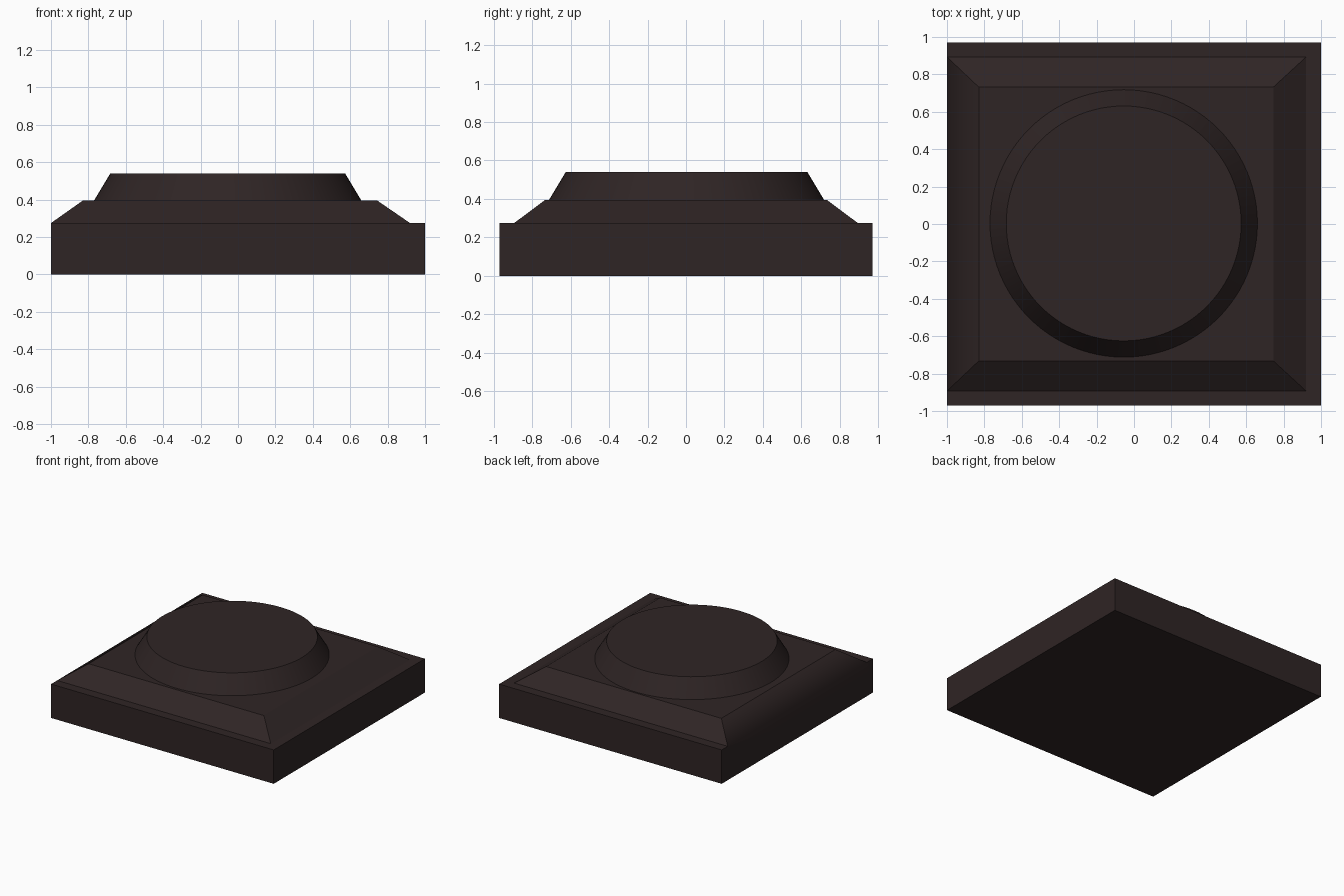
import bpy, bmesh, math

cube = bpy.data.objects.get("Cube")
if cube:
    bpy.data.objects.remove(cube, do_unlink=True)

# Single dark brown material
brown = bpy.data.materials.new("dark_brown")
brown.use_nodes = True
colour = (0.028, 0.018, 0.018, 1)
brown.diffuse_color = colour
bsdf = brown.node_tree.nodes["Principled BSDF"]
bsdf.inputs["Base Color"].default_value = colour
bsdf.inputs["Roughness"].default_value = 0.8

WALL_TOP, STEP_TOP, DISC_TOP = 0.275, 0.395, 0.54


def ring(bm, x0, x1, y, z):
    """Rectangle corners: front left edge first, counter-clockwise from above."""
    return [bm.verts.new(p) for p in
            ((x0, -y, z), (x1, -y, z), (x1, y, z), (x0, y, z))]


# Square plinth whose sloped step runs flush into the -x wall
bm = bmesh.new()
floor = ring(bm, -1, 1, 0.97, 0)
rim = ring(bm, -1, 1, 0.97, WALL_TOP)
step = ring(bm, -1, 0.92, 0.893, WALL_TOP)
top = ring(bm, -0.83, 0.745, 0.732, STEP_TOP)
for lower, upper in ((floor, rim), (rim, step), (step, top)):
    for i in range(3):
        bm.faces.new((lower[i], lower[i + 1], upper[i + 1], upper[i]))
bm.faces.new((step[3], step[0], top[0], top[3]))
bm.faces.new((floor[3], floor[0], rim[0], step[0], step[3], rim[3]))
bm.faces.new(floor[::-1])
bm.faces.new(top)
bmesh.ops.recalc_face_normals(bm, faces=bm.faces[:])
for face in bm.faces:
    face.smooth = True
flush_edge = bm.edges.get((step[0], step[3]))
for edge in bm.edges:
    edge.smooth = edge == flush_edge
mesh = bpy.data.meshes.new("plinth")
bm.to_mesh(mesh)
bm.free()
plinth = bpy.data.objects.new("plinth", mesh)
bpy.context.collection.objects.link(plinth)
mesh.materials.append(brown)

# Tapered round pad on the plinth
bpy.ops.mesh.primitive_cone_add(
    vertices=96, radius1=0.715, radius2=0.628, depth=DISC_TOP - STEP_TOP,
    location=(-0.055, 0.003, (DISC_TOP + STEP_TOP) / 2))
pad = bpy.context.object
pad.name = "round_pad"
pad.data.materials.append(brown)
bpy.ops.object.shade_smooth_by_angle(angle=math.radians(30))
